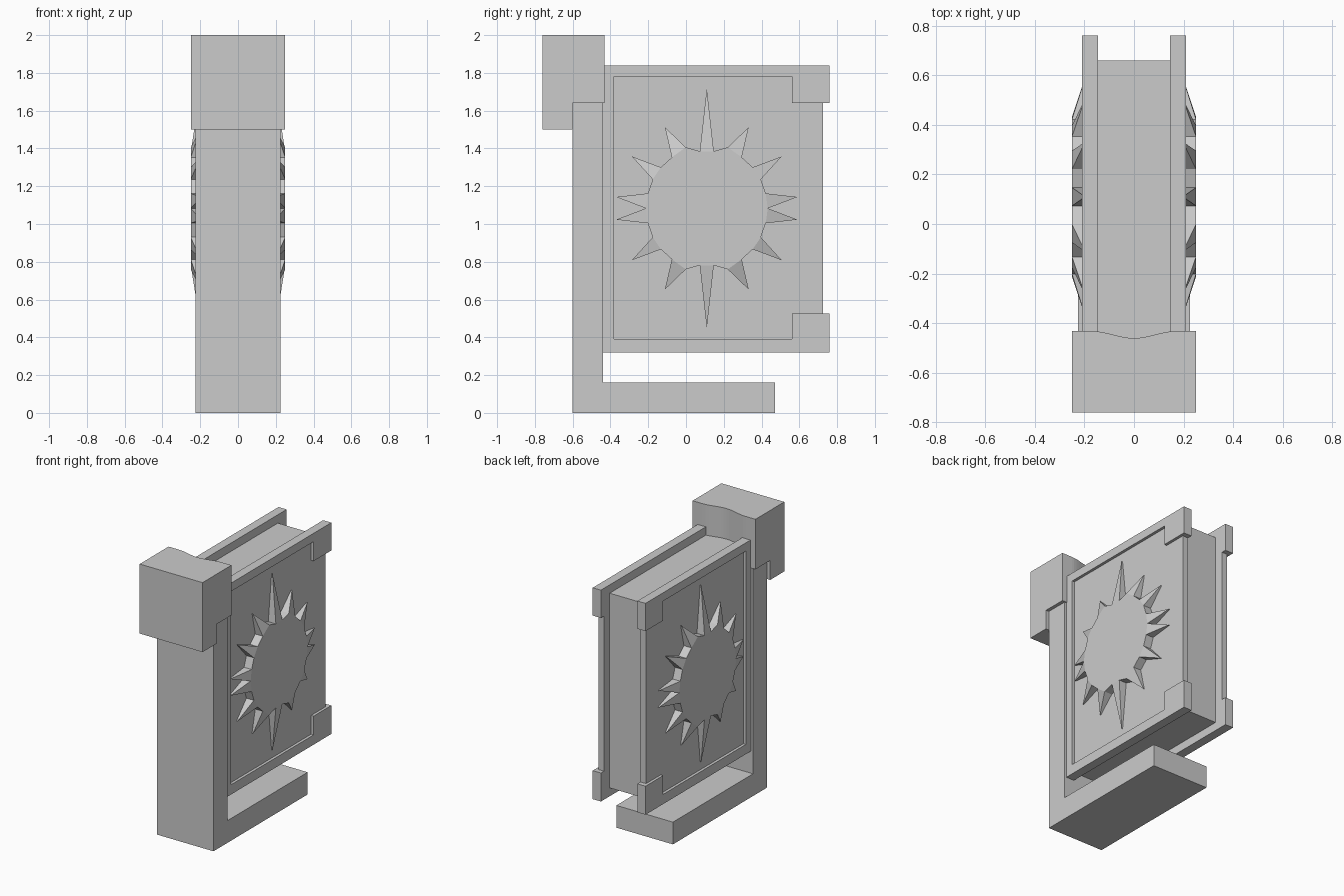
import bpy, bmesh, math

if "Cube" in bpy.data.objects:
    bpy.data.objects.remove(bpy.data.objects["Cube"])


def mesh_object(name, verts, faces):
    mesh = bpy.data.meshes.new(name)
    mesh.from_pydata(verts, [], faces)
    bm = bmesh.new()
    bm.from_mesh(mesh)
    bmesh.ops.recalc_face_normals(bm, faces=bm.faces)
    bm.to_mesh(mesh)
    bm.free()
    obj = bpy.data.objects.new(name, mesh)
    bpy.context.collection.objects.link(obj)
    return obj


def prism(name, profile, place, a, b):
    """Extrude a 2D profile between a and b; place(u, v, w) maps to 3D."""
    n = len(profile)
    verts = [place(u, v, w) for w in (a, b) for u, v in profile]
    faces = [tuple(range(n)), tuple(range(n, 2 * n))]
    faces += [(i, (i + 1) % n, n + (i + 1) % n, n + i) for i in range(n)]
    return mesh_object(name, verts, faces)


def along_x(u, v, w):
    return (w, u, v)


def along_z(u, v, w):
    return (u, v, w)


def rect(u0, u1, v0, v1):
    return [(u0, v0), (u1, v0), (u1, v1), (u0, v1)]


def mirror_x(obj):
    obj.modifiers.new("mirror", 'MIRROR').use_axis[0] = True


# L-shaped stand: upright and foot
prism("stand", [(-0.6, 0), (0.47, 0), (0.47, 0.16), (-0.44, 0.16),
                (-0.44, 1.64), (-0.6, 1.64)], along_x, -0.225, 0.225)

# Head block with a hollow back that follows the rounded spine
hollow = [(0.17 - 0.34 * i / 16,
           -0.432 - 0.028 * (0.5 - 0.5 * math.cos(2 * math.pi * i / 16)))
          for i in range(17)]
prism("head_block", [(-0.25, -0.76), (0.25, -0.76), (0.25, -0.432)] + hollow
      + [(-0.25, -0.432)], along_z, 1.64, 2.0)
prism("head_block_lip", rect(-0.25, 0.25, -0.76, -0.6), along_z, 1.5, 1.64)

# Page block with rounded spine
spine = [(u, v - 0.002) for u, v in hollow if abs(u) < 0.145]
prism("pages", [(-0.147, 0.66), (0.147, 0.66), (0.147, -0.436)] + spine
      + [(-0.147, -0.436)], along_z, 0.38, 1.78)

# Covers: recessed board, raised rim and corner guards
mirror_x(prism("cover_board", rect(-0.44, 0.725, 0.34, 1.82), along_x, 0.145, 0.19))
mirror_x(prism("cover_rim", [(0.56, 0.32), (0.56, 0.39), (-0.38, 0.39), (-0.38, 1.78),
                             (0.56, 1.78), (0.56, 1.84), (-0.44, 1.84), (-0.44, 0.32)],
               along_x, 0.145, 0.21))
for name, z0, z1 in (("lower_corner", 0.32, 0.525), ("upper_corner", 1.64, 1.84)):
    mirror_x(prism(name, rect(0.56, 0.76, z0, z1), along_x, 0.145, 0.21))

# Sunburst: flat centre with spikes sloping down to the board
quarter = [(0, 0.635, 1), (0.037, 0.302, 0), (0.111, 0.323, 0), (0.222, 0.43, 1),
           (0.185, 0.27, 0), (0.243, 0.217, 0), (0.397, 0.275, 1), (0.286, 0.153, 0),
           (0.312, 0.079, 0), (0.48, 0.06, 1), (0.323, 0, 0)]
half = quarter + [(y, -z, t) for y, z, t in reversed(quarter[:-1])]
ring = half + [(-y, z, t) for y, z, t in reversed(half[1:-1])]
n = len(ring)
verts = [(0.197 if t else 0.25, 0.11 + y, 1.083 + z) for y, z, t in ring]
verts += [(0.18, 0.11 + y, 1.083 + z) for y, z, t in ring]
faces = [tuple(i for i in range(n) if not ring[i][2]), tuple(range(n, 2 * n))]
faces += [((i - 1) % n, i, (i + 1) % n) for i in range(n) if ring[i][2]]
faces += [(i, (i + 1) % n, n + (i + 1) % n, n + i) for i in range(n)]
mirror_x(mesh_object("sunburst", verts, faces))
